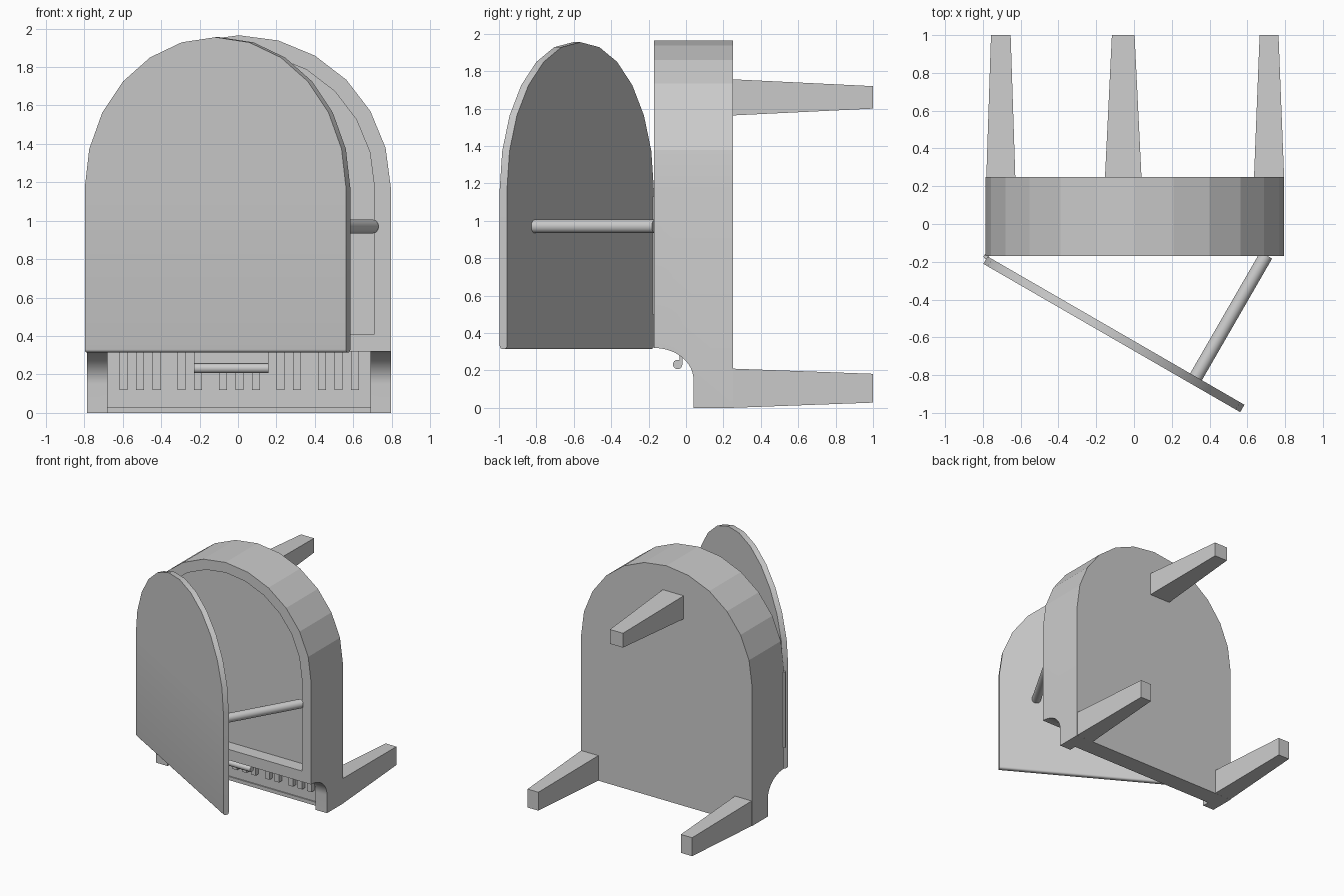
import bpy, bmesh, math
from mathutils import Vector

cube = bpy.data.objects.get("Cube")
if cube:
    bpy.data.objects.remove(cube, do_unlink=True)

grey = bpy.data.materials.new("light_grey")
grey.use_nodes = True
COLOUR = (0.6, 0.6, 0.6, 1)
grey.diffuse_color = COLOUR
grey.node_tree.nodes["Principled BSDF"].inputs["Base Color"].default_value = COLOUR


def finish(name, bm, smooth=None):
    """Turn a bmesh into a named grey object."""
    bmesh.ops.recalc_face_normals(bm, faces=bm.faces)
    mesh = bpy.data.meshes.new(name)
    bm.to_mesh(mesh)
    bm.free()
    mesh.materials.append(grey)
    obj = bpy.data.objects.new(name, mesh)
    bpy.context.collection.objects.link(obj)
    if smooth:
        smooth_object(obj, smooth)
    return obj


def smooth_object(obj, degrees):
    bpy.ops.object.select_all(action="DESELECT")
    obj.select_set(True)
    bpy.context.view_layer.objects.active = obj
    bpy.ops.object.shade_smooth_by_angle(angle=math.radians(degrees))


def prism(outline, offset):
    """Extrude a closed outline of points by an offset."""
    bm = bmesh.new()
    face = bm.faces.new([bm.verts.new(p) for p in outline])
    made = bmesh.ops.extrude_face_region(bm, geom=[face])["geom"]
    bmesh.ops.translate(bm, vec=offset,
                        verts=[v for v in made if isinstance(v, bmesh.types.BMVert)])
    return bm


def arch(cx, radius, bottom, y, spring=1.175, steps=12):
    """Round-topped outline facing the front."""
    angles = [math.pi * i / steps for i in range(steps + 1)]
    top = [(cx + radius * math.cos(a), y, spring + radius * math.sin(a)) for a in angles]
    return [(cx + radius, y, bottom)] + top + [(cx - radius, y, bottom)]


def box(name, x, y, z):
    outline = [(x[0], y[0], z[0]), (x[1], y[0], z[0]), (x[1], y[0], z[1]), (x[0], y[0], z[1])]
    return finish(name, prism(outline, (0, y[1] - y[0], 0)))


def rod(name, start, end, radius):
    start, end = Vector(start), Vector(end)
    bm = bmesh.new()
    bmesh.ops.create_cone(bm, cap_ends=True, segments=24, radius1=radius,
                          radius2=radius, depth=(end - start).length)
    obj = finish(name, bm, 40)
    obj.location = (start + end) / 2
    obj.rotation_euler = (end - start).to_track_quat("Z", "Y").to_euler()
    return obj


def cut(obj, cutter):
    mod = obj.modifiers.new("cut", "BOOLEAN")
    mod.operation, mod.solver, mod.object = "DIFFERENCE", "EXACT", cutter
    cutter.hide_render = True
    bpy.context.view_layer.objects.active = obj
    bpy.ops.object.modifier_apply(modifier=mod.name)
    bpy.data.objects.remove(cutter, do_unlink=True)


# Case: arched block with a front recess, a curved front notch and a key well
case = finish("case", prism(arch(0.005, 0.79, 0, -0.17), (0, 0.42, 0)))
cut(case, finish("recess_cutter", prism(arch(0.005, 0.705, 0.41, -0.4), (0, 0.34, 0))))
curve = [(-1, -0.17 + 0.21 * math.cos(a), 0.15 + 0.17 * math.sin(a))
         for a in (math.pi / 2 * i / 20 for i in range(21))]
notch = [(-1, -0.4, -0.1), (-1, 0.04, -0.1)] + curve + [(-1, -0.4, 0.32)]
cut(case, finish("notch_cutter", prism(notch, (2, 0, 0))))
cut(case, box("key_well_cutter", (-0.68, 0.69), (-0.3, 0.14), (0.03, 0.32)))
cut(case, box("key_rail_cutter", (-0.68, 0.69), (-0.3, 0.1), (-0.1, 0.031)))
smooth_object(case, 10)

# Keyboard: natural key bed with groups of raised keys
box("natural_keys", (-0.68, 0.69), (0.11, 0.15), (0.03, 0.32))
x = -0.595
for group in (3, 2, 3, 2, 3):
    for i in range(group):
        box("raised_key", (x - 0.021, x + 0.021), (0.07, 0.115), (0.12, 0.32))
        x += 0.086
    x += 0.043

# Music rest hanging in the key well, with a rounded lip
box("music_rest", (-0.23, 0.16), (-0.035, -0.02), (0.23, 0.325))
rod("music_rest_lip", (-0.23, -0.045, 0.232), (0.16, -0.045, 0.232), 0.025)

# Lid: arched board swung open on its left edge, lower edge rounded
bm = prism(arch(0.785, 0.785, 0.315, -0.045, 1.17), (0, 0.045, 0))
bm.edges.ensure_lookup_table()
low = [e for e in bm.edges
       if all(v.co.z < 0.32 for v in e.verts) and e.calc_length() > 1]
bmesh.ops.bevel(bm, geom=low, offset=0.016, segments=4, profile=0.5, affect="EDGES")
lid = finish("lid", bm, 30)
lid.location = (-0.775, -0.172, 0)
lid.rotation_euler.z = math.radians(-30)
rod("lid_hinge", (-0.782, -0.172, 0.5), (-0.782, -0.172, 1.13), 0.014)
rod("lid_prop", (0.325, -0.815, 0.97), (0.7, -0.165, 0.97), 0.036)


# Legs: tapered square posts behind the case
def leg(name, x, z, half, tip):
    bm = bmesh.new()
    bmesh.ops.create_cube(bm, size=2)
    for v in bm.verts:
        w = tip if v.co.y > 0 else half
        v.co = (x + v.co.x * w[0], 1 if v.co.y > 0 else 0.24, z + v.co.z * w[1])
    finish(name, bm)


leg("top_leg", -0.057, 1.66, (0.097, 0.097), (0.06, 0.06))
leg("right_leg", -0.705, 0.105, (0.077, 0.105), (0.052, 0.077))
leg("left_leg", 0.715, 0.105, (0.08, 0.105), (0.05, 0.077))
